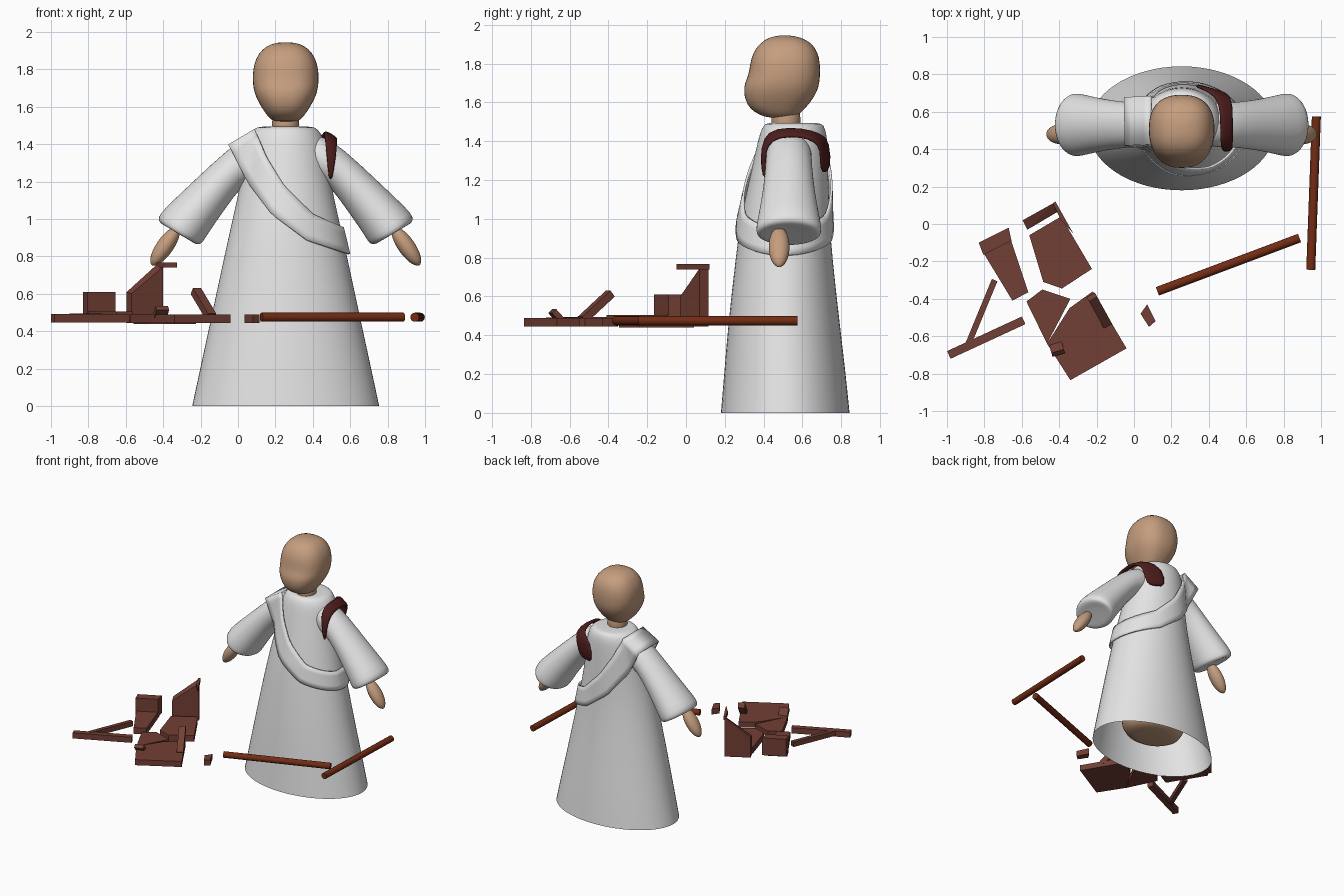
import bpy, bmesh, math
from mathutils import Vector

if "Cube" in bpy.data.objects:
    bpy.data.objects.remove(bpy.data.objects["Cube"])

XC = 0.255  # centre line of the figure


def material(name, rgb):
    m = bpy.data.materials.new(name)
    m.diffuse_color = (*rgb, 1)
    m.use_nodes = True
    m.node_tree.nodes["Principled BSDF"].inputs["Base Color"].default_value = m.diffuse_color
    return m


WHITE = material("white cloth", (0.78, 0.78, 0.78))
SKIN = material("skin", (0.56, 0.34, 0.21))
WOOD = material("red brown wood", (0.17, 0.05, 0.035))
POLE = material("polished wood", (0.17, 0.025, 0.007))
DARK = material("dark red cloth", (0.075, 0.012, 0.012))


def finish(name, bm, mat, smooth=True, subdiv=0, thick=0):
    bmesh.ops.recalc_face_normals(bm, faces=bm.faces)
    me = bpy.data.meshes.new(name)
    bm.to_mesh(me)
    bm.free()
    for p in me.polygons:
        p.use_smooth = smooth
    ob = bpy.data.objects.new(name, me)
    bpy.context.collection.objects.link(ob)
    me.materials.append(mat)
    if thick:
        s = ob.modifiers.new("thickness", 'SOLIDIFY')
        s.thickness, s.offset = thick, 0
    if subdiv:
        ob.modifiers.new("smooth", 'SUBSURF').levels = subdiv
        ob.modifiers["smooth"].render_levels = subdiv
    return ob


def grid(bm, rows, closed):
    """Skin rows of points with quads."""
    vs = [[bm.verts.new(p) for p in r] for r in rows]
    n = len(vs[0])
    for a, b in zip(vs, vs[1:]):
        for i in range(n if closed else n - 1):
            j = (i + 1) % n
            bm.faces.new((a[i], a[j], b[j], b[i]))
    return vs


def ring(c, u, v, power=2.0, n=32):
    """Rounded section around c with half axes u and v."""
    pts = []
    for i in range(n):
        t = 2 * math.pi * i / n
        co, si = math.cos(t), math.sin(t)
        e = 2 / power
        pts.append(Vector(c) + Vector(u) * math.copysign(abs(co) ** e, co)
                   + Vector(v) * math.copysign(abs(si) ** e, si))
    return pts


def loft(name, rings, mat, cap_start=True, cap_end=True):
    bm = bmesh.new()
    vs = grid(bm, rings, True)
    for use, r in ((cap_start, vs[0]), (cap_end, vs[-1])):
        if use:
            c = bm.verts.new(sum((v.co for v in r), Vector()) / len(r))
            for i in range(len(r)):
                bm.faces.new((r[i], r[(i + 1) % len(r)], c))
    return finish(name, bm, mat, subdiv=1)


def level(z, a, y0, y1, power=2.0):
    return ring((XC, (y0 + y1) / 2, z), (a, 0, 0), (0, (y1 - y0) / 2, 0), power)


def hull(name, pts, mat=WOOD):
    bm = bmesh.new()
    for p in pts:
        bm.verts.new(p)
    bmesh.ops.convex_hull(bm, input=bm.verts)
    bmesh.ops.dissolve_limit(bm, angle_limit=0.02, verts=bm.verts, edges=bm.edges)
    return finish(name, bm, mat, smooth=False)


def slab(name, xy, z0=0.445, z1=0.49):
    return hull(name, [(x, y, z) for x, y in xy for z in (z0, z1)])


def beam(name, a, b, w, h):
    a, b = Vector(a), Vector(b)
    d = (b - a).normalized()
    s = d.cross(Vector((0, 0, 1))).normalized()
    t = s.cross(d)
    return hull(name, [p + s * i * w / 2 + t * j * h / 2
                       for p in (a, b) for i in (-1, 1) for j in (-1, 1)])


# robe: height, half width, front y, back y
ROBE = [(0, .503, .178, .845), (.2, .46, .195, .825), (.45, .405, .215, .795),
        (.8, .33, .255, .755), (1.0, .285, .28, .74), (1.2, .24, .325, .735),
        (1.38, .215, .365, .73), (1.44, .2, .38, .725), (1.485, .17, .4, .71),
        (1.495, .14, .42, .69)]
loft("robe", [level(*r) for r in ROBE], WHITE, cap_start=False)

# hidden body under the robe
loft("body", [level(*r) for r in [(.1, .15, .4, .64), (.12, .22, .34, .7), (.2, .27, .3, .74),
                                  (.8, .24, .34, .68), (1.3, .16, .42, .65)]], SKIN)

# neck and head
loft("neck", [level(z, .073, .44, .59) for z in (1.46, 1.5, 1.58)], SKIN)
HEAD = [(1.522, .06, .42, .55), (1.535, .085, .38, .58), (1.565, .108, .33, .61),
        (1.61, .138, .305, .65), (1.66, .163, .297, .678), (1.7, .173, .302, .688),
        (1.74, .177, .322, .692), (1.8, .176, .33, .692), (1.86, .16, .345, .68),
        (1.91, .125, .385, .645), (1.936, .08, .43, .59), (1.945, .03, .48, .54)]
loft("head", [level(*r, 2.4) for r in HEAD], SKIN)

# sleeves and hands: top point, bottom point (outward x, z) and half depth
SLEEVE = [(.1, 1.46, .14, 1.22, .11), (.2, 1.445, .18, 1.2, .12), (.305, 1.38, .225, 1.19, .118),
          (.49, 1.205, .335, 1.04, .135), (.65, 1.055, .43, .9, .165), (.685, 1.01, .447, .868, .17),
          (.675, .975, .475, .86, .16), (.63, .96, .51, .885, .12)]
for side, word in ((-1, "left"), (1, "right")):
    rings = []
    for x0, z0, x1, z1, d in SLEEVE:
        c = (XC + side * (x0 + x1) / 2, .53, (z0 + z1) / 2)
        rings.append(ring(c, (side * (x0 - x1) / 2, 0, (z0 - z1) / 2), (0, d, 0)))
    loft(word + "_sleeve", rings, WHITE)
    mid, axis = Vector((XC + side * .645, .48, .855)), Vector((side * .57, 0, -.82))
    across = Vector((side * .82, 0, .57))
    rings = []
    for i in range(9):
        t = math.pi * (i + .3) / 8.6
        r = math.sin(t)
        rings.append(ring(mid - axis * .125 * math.cos(t), across * .048 * r, (0, .056 * r, 0), n=16))
    loft(word + "_hand", rings, SKIN)


def interp(table, t):
    """Linear lookup in a table sorted by its first column."""
    for a, b in zip(table, table[1:]):
        if t <= b[0]:
            f = (t - a[0]) / (b[0] - a[0])
            return [p + (q - p) * f for p, q in zip(a, b)]
    return list(table[-1])


# sash: t, lower x, lower z, upper x, upper z
SASH = [(0, -.05, 1.395, .09, 1.478), (.25, .05, 1.2, .15, 1.335), (.5, .18, 1.025, .25, 1.175),
        (.75, .37, .885, .4, 1.025), (1, .595, .812, .56, .955)]


def on_robe(x, z, face):
    _, a, y0, y1 = interp(ROBE, z)
    k = math.sqrt(max(0, 1 - ((x - XC) / (a + .014)) ** 2))
    depth = k * ((y1 - y0) / 2 + .014)
    if x < XC:
        depth = max(depth, .125)  # passes over the shoulder
    return (x, (y0 + y1) / 2 + face * depth, z)


N = 28
stations = [(math.sin(i / N * math.pi / 2), -1) for i in range(N + 1)]
stations += [(t, 1) for t, _ in reversed(stations[:-1])]
rows = []
for t, face in stations:
    _, xl, zl, xu, zu = interp(SASH, t)
    rows.append([on_robe(xl + (xu - xl) * f, zl + (zu - zl) * f, face)
                 for f in (0, .25, .5, .75, 1)])
bm = bmesh.new()
grid(bm, list(zip(*rows)), True)
finish("sash", bm, WHITE, thick=.012)

# dark shoulder strap with a wide patch behind
STRAP = [((.485, .405, 1.21), (.505, .405, 1.21)), ((.475, .392, 1.32), (.52, .4, 1.31)),
         ((.465, .4, 1.42), (.53, .415, 1.375)), ((.46, .46, 1.467), (.53, .47, 1.425)),
         ((.46, .6, 1.467), (.53, .6, 1.425)), ((.44, .69, 1.44), (.525, .66, 1.4)),
         ((.34, .738, 1.41), (.5, .7, 1.36)), ((.31, .745, 1.24), (.47, .69, 1.23))]
bm = bmesh.new()
grid(bm, [[Vector(a).lerp(Vector(b), f) for f in (0, .5, 1)] for a, b in STRAP], False)
finish("shoulder_strap", bm, DARK, subdiv=1, thick=.025)

# two loose poles
for name, a, b in (("long_pole", (.125, -.36, .475), (.885, -.075, .475)),
                   ("short_pole", (.945, -.245, .475), (.975, .575, .475))):
    a, b = Vector(a), Vector(b)
    bpy.ops.mesh.primitive_cylinder_add(vertices=16, radius=.024, depth=(b - a).length,
                                        location=(a + b) / 2)
    ob = bpy.context.object
    ob.name = name
    ob.rotation_euler = (b - a).to_track_quat('Z', 'Y').to_euler()
    ob.data.materials.append(POLE)
    bpy.ops.object.shade_smooth_by_angle()

# broken wooden pieces
slab("broken_seat", [(-.04, -.665), (-.34, -.835), (-.465, -.64), (-.345, -.45), (-.22, -.36)])
beam("seat_splinter", (-.145, -.535, .48), (-.225, -.39, .615), .05, .04)
beam("small_splinter", (-.42, -.64, .47), (-.405, -.69, .525), .07, .03)
slab("broken_wedge", [(-.575, -.415), (-.49, -.35), (-.34, -.4), (-.465, -.64)])
slab("back_panel_base", [(-.56, -.06), (-.39, .04), (-.225, -.24), (-.385, -.345), (-.485, -.31)], .44)
hull("back_panel_upright", [(x, y, z) for x, y, top in
                            ((-.595, .02, .61), (-.425, .115, .765), (-.4, .07, .745), (-.57, -.03, .6))
                            for z in (.445, top)])
hull("back_panel_tab", [(x, y, z) for x, y in ((-.435, .11), (-.42, .12), (-.325, -.05), (-.39, .02))
                        for z in (.74, .768)])
slab("side_panel_base", [(-.82, -.13), (-.67, -.05), (-.565, -.365), (-.65, -.41)], .455, .505)
slab("side_panel_block", [(-.83, -.1), (-.67, -.02), (-.655, -.09), (-.805, -.165)], .47, .61)
beam("broken_rail", (-.99, -.7, .47), (-.59, -.515, .47), .045, .045)
beam("broken_brace", (-.885, -.64, .475), (-.745, -.3, .475), .032, .04)
slab("wood_chip", [(.07, -.43), (.115, -.52), (.08, -.55), (.035, -.48)])
